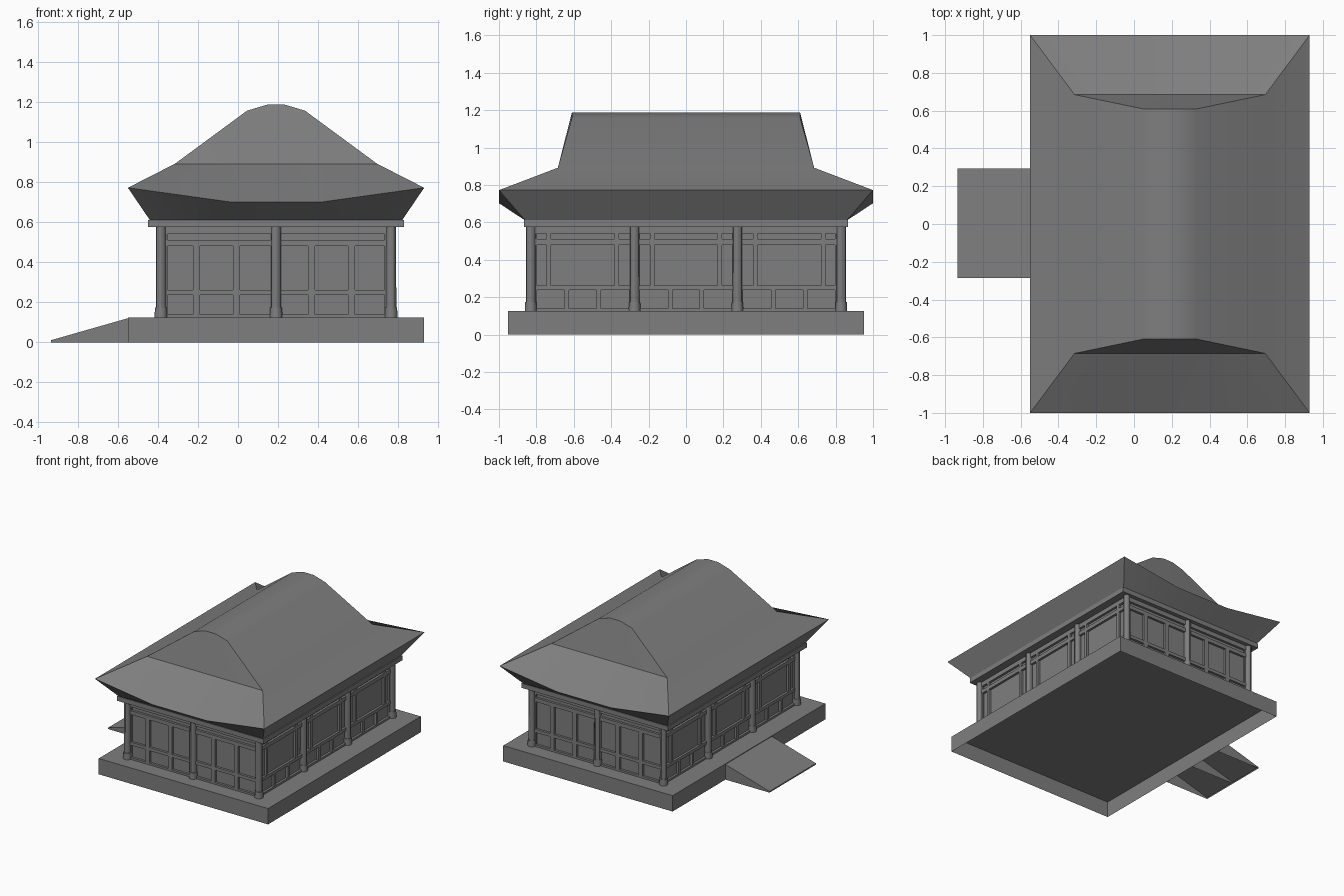
import bpy, bmesh, math
from mathutils import Matrix, Vector

old = bpy.data.objects.get("Cube")
if old:
    bpy.data.objects.remove(old, do_unlink=True)

GREY = 0.21
mat = bpy.data.materials.new("plain_grey")
mat.use_nodes = True
mat.diffuse_color = (GREY, GREY, GREY, 1)
mat.node_tree.nodes["Principled BSDF"].inputs["Base Color"].default_value = (GREY, GREY, GREY, 1)

CX = 0.19                                  # centre of the hall
HX, HY = 0.575, 0.83                       # column lines
FLOOR, WALL_TOP = 0.125, 0.575


def finish(name, bm, smooth=False):
    bmesh.ops.recalc_face_normals(bm, faces=bm.faces)
    mesh = bpy.data.meshes.new(name)
    bm.to_mesh(mesh)
    bm.free()
    mesh.materials.append(mat)
    ob = bpy.data.objects.new(name, mesh)
    bpy.context.collection.objects.link(ob)
    if smooth:
        bpy.ops.object.select_all(action='DESELECT')
        ob.select_set(True)
        bpy.context.view_layer.objects.active = ob
        bpy.ops.object.shade_smooth_by_angle(angle=math.radians(30))
    return ob


def box(bm, lo, hi, frame=Matrix.Identity(4)):
    lo, hi = Vector(lo), Vector(hi)
    m = frame @ Matrix.Translation((lo + hi) / 2) @ Matrix.Diagonal((*(hi - lo), 1))
    return bmesh.ops.create_cube(bm, size=1, matrix=m)["verts"]


def drop_faces(bm, test):
    bm.normal_update()
    bmesh.ops.delete(bm, geom=[f for f in bm.faces if test(f.normal)], context='FACES')


# Platform, a shell open underneath
bm = bmesh.new()
box(bm, (CX - 0.74, -0.953, 0), (CX + 0.74, 0.953, FLOOR))
drop_faces(bm, lambda n: n.z < -0.9)
finish("platform", bm)

# Ramp in two open wedges with a shared middle web
for name, y0, y1 in (("ramp_right", -0.287, 0.003), ("ramp_left", 0.003, 0.293)):
    bm = bmesh.new()
    verts = box(bm, (-0.935, y0, 0), (CX - 0.74, y1, 0.12))
    drop_faces(bm, lambda n: n.z < -0.9 or n.x > 0.9)
    for v in bm.verts:
        if v.co.x < -0.9 and v.co.z > 0.1:
            v.co.z = 0.01
    finish(name, bm)


# Walls: a core sheet with raised rails and stiles leaving sunken panels
RAILS = ((FLOOR, 0.14), (0.237, 0.262), (0.48, 0.51), (0.54, WALL_TOP))
ROWS = ((0.14, 0.237), (0.262, 0.48), (0.51, 0.54))
LONG_STILES = ((0.33, 0.67), (0.14, 0.86), (0.14, 0.86))
SHORT_STILES = ((0.29, 0.67), (0.29, 0.67), ())


def wall(name, angle, dist, posts, stiles, width):
    frame = Matrix.Translation((CX, 0, 0)) @ Matrix.Rotation(angle, 4, 'Z')
    back, front = dist - 0.013, dist + 0.005
    bm = bmesh.new()
    box(bm, (back - 0.02, posts[0], FLOOR), (back, posts[-1], WALL_TOP), frame)
    for a, b in zip(posts, posts[1:]):
        for z0, z1 in RAILS:
            box(bm, (back, a, z0), (front, b, z1), frame)
        a, b = a + 0.025, b - 0.025
        for (z0, z1), cuts in zip(ROWS, stiles):
            for t in cuts:
                u = a + (b - a) * t
                box(bm, (back, u - width / 2, z0), (front, u + width / 2, z1), frame)
    finish(name, bm)


LONG_POSTS = (-HY, -0.275, 0.275, HY)
SHORT_POSTS = (-HX, 0, HX)
wall("left_wall", 0, HX, LONG_POSTS, LONG_STILES, 0.024)
wall("right_wall", math.pi, HX, LONG_POSTS, LONG_STILES, 0.024)
wall("back_wall", math.pi / 2, HY, SHORT_POSTS, SHORT_STILES, 0.035)
wall("front_wall", -math.pi / 2, HY, SHORT_POSTS, SHORT_STILES, 0.035)

# Columns with flared feet around the outside
spots = [(x, y) for x in SHORT_POSTS for y in LONG_POSTS if x or abs(y) == HY]
bm = bmesh.new()
for x, y in spots:
    for r0, r1, z0, z1 in ((0.026, 0.025, FLOOR, WALL_TOP), (0.032, 0.03, FLOOR, 0.175)):
        bmesh.ops.create_cone(bm, cap_ends=True, segments=12, radius1=r0, radius2=r1, depth=z1 - z0,
                              matrix=Matrix.Translation((CX + x, y, (z0 + z1) / 2)))
finish("columns", bm, True)

# Beam plate under the eaves
bm = bmesh.new()
box(bm, (CX - 0.64, -0.867, WALL_TOP), (CX + 0.64, 0.867, 0.612))
finish("eave_beam", bm)

# Roof lofted through rings: half width, inner half width, half depth, corner z, inner z
RINGS = ((0.63, 0.235, 0.86, 0.61, 0.61),
         (0.74, 0.235, 1.0, 0.772, 0.702),
         (0.505, 0.17, 0.685, 0.892, 0.892),
         (0.145, 0.045, 0.61, 1.157, 1.187))
bm = bmesh.new()
loops = []
for w, m, d, zc, zm in RINGS:
    side = ((-w, zc), (-m, zm), (m, zm), (w, zc))
    loops.append([bm.verts.new((CX + x, -d, z)) for x, z in side]
                 + [bm.verts.new((CX + x, d, z)) for x, z in reversed(side)])
for low, high in zip(loops, loops[1:]):
    for i in range(8):
        j = (i + 1) % 8
        bm.faces.new((low[i], low[j], high[j], high[i]))
top = loops[-1]
for i in range(3):
    bm.faces.new((top[i], top[i + 1], top[6 - i], top[7 - i]))
finish("roof", bm, True)
